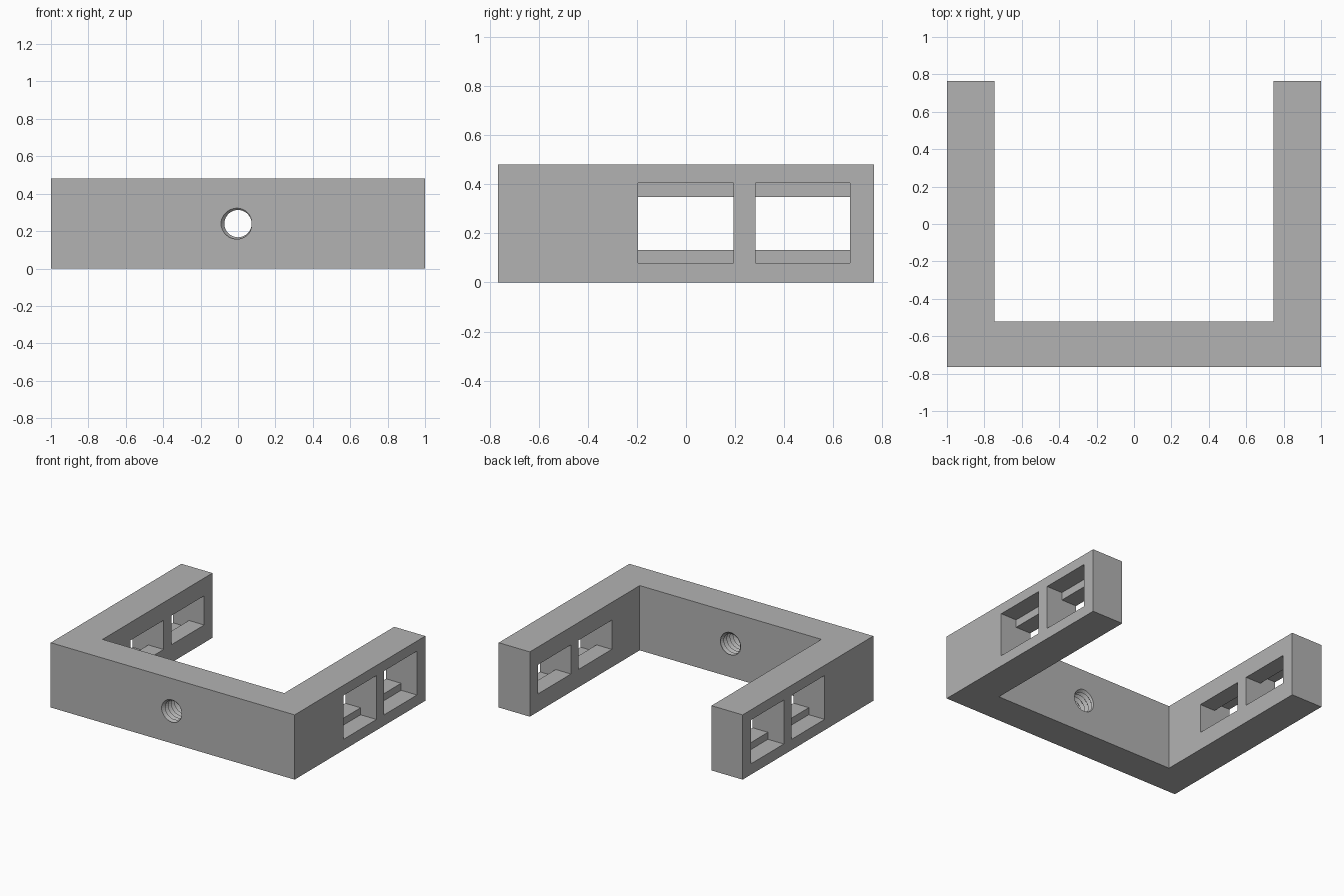
import bpy, bmesh
from math import cos, sin, tau

cube = bpy.data.objects.get("Cube")
if cube:
    bpy.data.objects.remove(cube, do_unlink=True)

HEIGHT, HALF_DEPTH, ARM, WALL = 0.48, 0.765, 0.255, 0.243
MID_Z = HEIGHT / 2


def finish(bm, name):
    bmesh.ops.recalc_face_normals(bm, faces=bm.faces[:])
    mesh = bpy.data.meshes.new(name)
    bm.to_mesh(mesh)
    bm.free()
    obj = bpy.data.objects.new(name, mesh)
    bpy.context.scene.collection.objects.link(obj)
    return obj


def box(name, x, y, z):
    bm = bmesh.new()
    bmesh.ops.create_cube(bm, size=1)
    for v in bm.verts:
        v.co = [(a + b) / 2 + c * (b - a) for (a, b), c in zip((x, y, z), v.co)]
    return finish(bm, name)


def thread_cutter(name, minor, major, pitch, n=32, turns=12):
    """Closed screw-shaped solid along y, longer than the wall is thick."""
    bm = bmesh.new()
    start = -HALF_DEPTH - pitch * 2

    def helix(radius, shift):
        return [bm.verts.new((radius * cos(tau * k / n),
                              start + pitch * (k / n + shift),
                              MID_Z + radius * sin(tau * k / n)))
                for k in range(n * turns + 1)]

    crest, root = helix(minor, 0), helix(major, 0.5)
    for k in range(n * turns):
        bm.faces.new((crest[k], crest[k + 1], root[k + 1], root[k]))
        if k + 1 + n < len(crest):
            bm.faces.new((root[k], root[k + 1], crest[k + 1 + n], crest[k + n]))
    caps = bmesh.ops.holes_fill(bm, edges=[e for e in bm.edges if e.is_boundary], sides=0)
    bmesh.ops.poke(bm, faces=caps["faces"])
    return finish(bm, name)


# U-shaped body from an extruded profile
bm = bmesh.new()
inner, wall_y = 1 - ARM, -HALF_DEPTH + WALL
half = [(1, -HALF_DEPTH), (1, HALF_DEPTH), (inner, HALF_DEPTH), (inner, wall_y)]
outline = half + [(-x, y) for x, y in reversed(half)]
base = bm.faces.new([bm.verts.new((x, y, 0)) for x, y in outline])
top = bmesh.ops.extrude_face_region(bm, geom=[base])["geom"]
bmesh.ops.translate(bm, vec=(0, 0, HEIGHT),
                    verts=[g for g in top if isinstance(g, bmesh.types.BMVert)])
body = finish(bm, "u_bracket")

# Stepped windows: tall pocket outside, lower slot through to the inside
cutters = [thread_cutter("thread_cutter", 0.073, 0.092, 0.036)]
for side in (-1, 1):
    for y in ((-0.195, 0.193), (0.283, 0.668)):
        for x, z in (((0.87, 1.1), (0.08, 0.405)), ((0.6, 0.95), (0.132, 0.348))):
            span = sorted(side * c for c in x)
            cutters.append(box("window_cutter", span, y, z))

for cutter in cutters:
    cutter.hide_render = True
    mod = body.modifiers.new("cut", "BOOLEAN")
    mod.operation, mod.solver, mod.object = "DIFFERENCE", "EXACT", cutter

# Bake the cuts and drop the cutters
bpy.context.view_layer.update()
graph = bpy.context.evaluated_depsgraph_get()
cut_mesh = bpy.data.meshes.new_from_object(body.evaluated_get(graph))
body.modifiers.clear()
body.data = cut_mesh
for cutter in cutters:
    bpy.data.objects.remove(cutter, do_unlink=True)

# Single grey finish
grey = bpy.data.materials.new("plain_grey")
grey.use_nodes = True
colour = (0.45, 0.45, 0.45, 1)
grey.diffuse_color = colour
grey.node_tree.nodes["Principled BSDF"].inputs["Base Color"].default_value = colour
body.data.materials.clear()
body.data.materials.append(grey)
for poly in body.data.polygons:
    poly.material_index = 0
